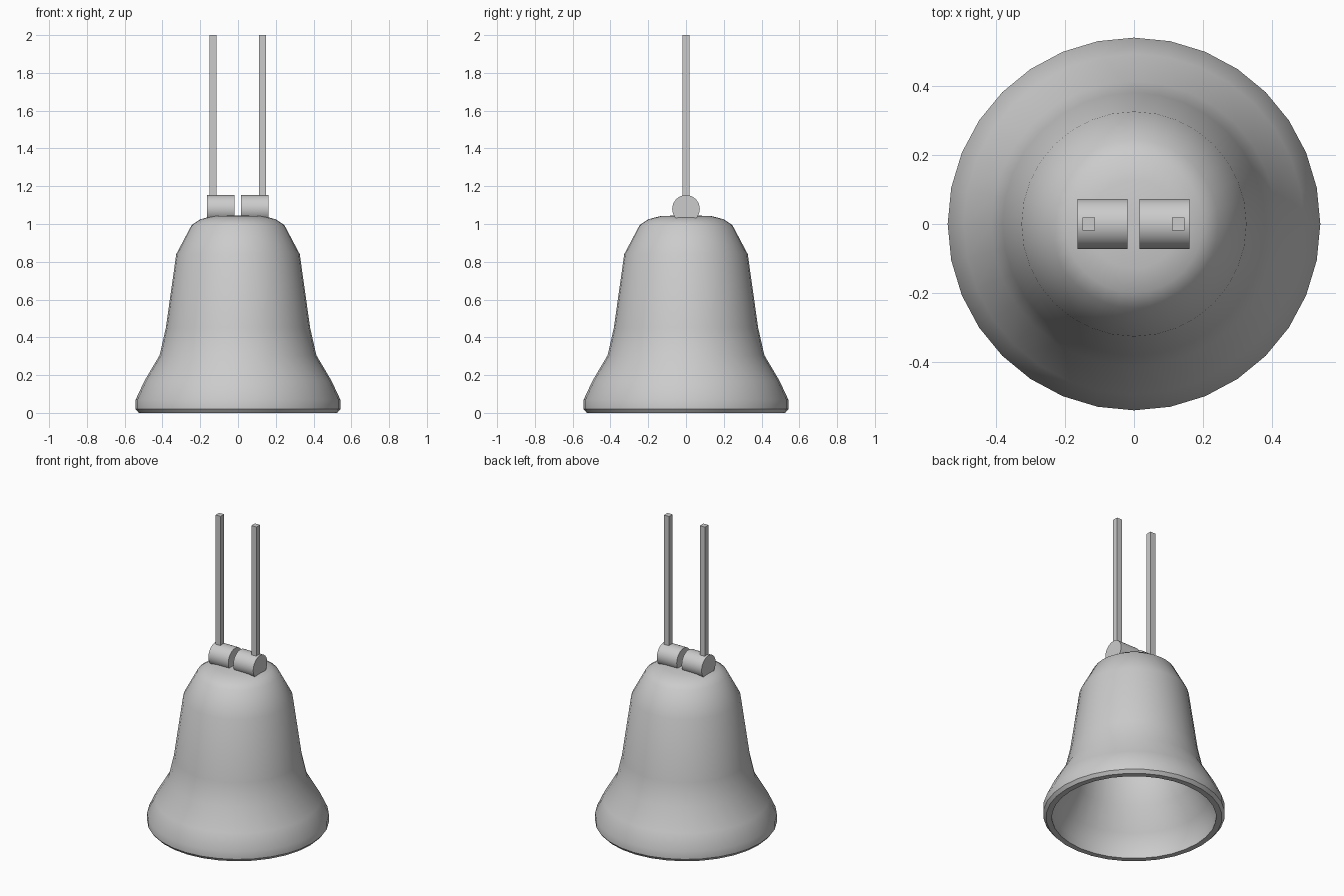
import bpy, bmesh, math
from mathutils import Matrix

if "Cube" in bpy.data.objects:
    bpy.data.objects.remove(bpy.data.objects["Cube"])


def finish(name, bm, angle=None):
    bmesh.ops.recalc_face_normals(bm, faces=bm.faces[:])
    mesh = bpy.data.meshes.new(name)
    bm.to_mesh(mesh)
    bm.free()
    ob = bpy.data.objects.new(name, mesh)
    bpy.context.collection.objects.link(ob)
    if angle:
        bpy.ops.object.select_all(action='DESELECT')
        ob.select_set(True)
        bpy.context.view_layer.objects.active = ob
        bpy.ops.object.shade_smooth_by_angle(angle=math.radians(angle))
    return ob


def lathe(name, profile, steps=32, angle=35):
    bm = bmesh.new()
    verts = [bm.verts.new((r, 0, z)) for r, z in profile]
    edges = [bm.edges.new(p) for p in zip(verts, verts[1:])]
    bmesh.ops.spin(bm, geom=verts + edges, cent=(0, 0, 0), axis=(0, 0, 1),
                   angle=math.tau, steps=steps, use_merge=True)
    bmesh.ops.remove_doubles(bm, verts=bm.verts[:], dist=1e-4)
    return finish(name, bm, angle)


# Bell shell: outer wall from the crown down, round the lip, back up inside
outer = [(0, 1.045), (0.13, 1.043), (0.2, 1.025), (0.245, 0.995), (0.327, 0.84),
         (0.382, 0.45), (0.415, 0.305), (0.495, 0.17), (0.542, 0.07),
         (0.542, 0.02), (0.525, 0)]
inner = [(0.49, 0), (0.49, 0.06), (0.45, 0.15), (0.367, 0.29), (0.334, 0.44),
         (0.28, 0.82), (0.205, 0.96), (0.12, 0.995), (0, 0.995)]
lathe("bell_shell", outer + inner)

# Hanging barrels and the square rods rising from them
for side, barrel_x, rod_x in (("left", -0.092, -0.132), ("right", 0.089, 0.129)):
    bm = bmesh.new()
    place = Matrix.Translation((barrel_x, 0, 1.08)) @ Matrix.Rotation(math.pi / 2, 4, 'Y')
    bmesh.ops.create_cone(bm, cap_ends=True, segments=32, radius1=0.073,
                          radius2=0.073, depth=0.145, matrix=place)
    finish(side + "_barrel", bm, 35)

    bm = bmesh.new()
    bmesh.ops.create_cube(bm, size=1, matrix=Matrix.Translation((rod_x, 0, 1.55))
                          @ Matrix.Diagonal((0.037, 0.037, 0.9, 1)))
    finish(side + "_rod", bm)
